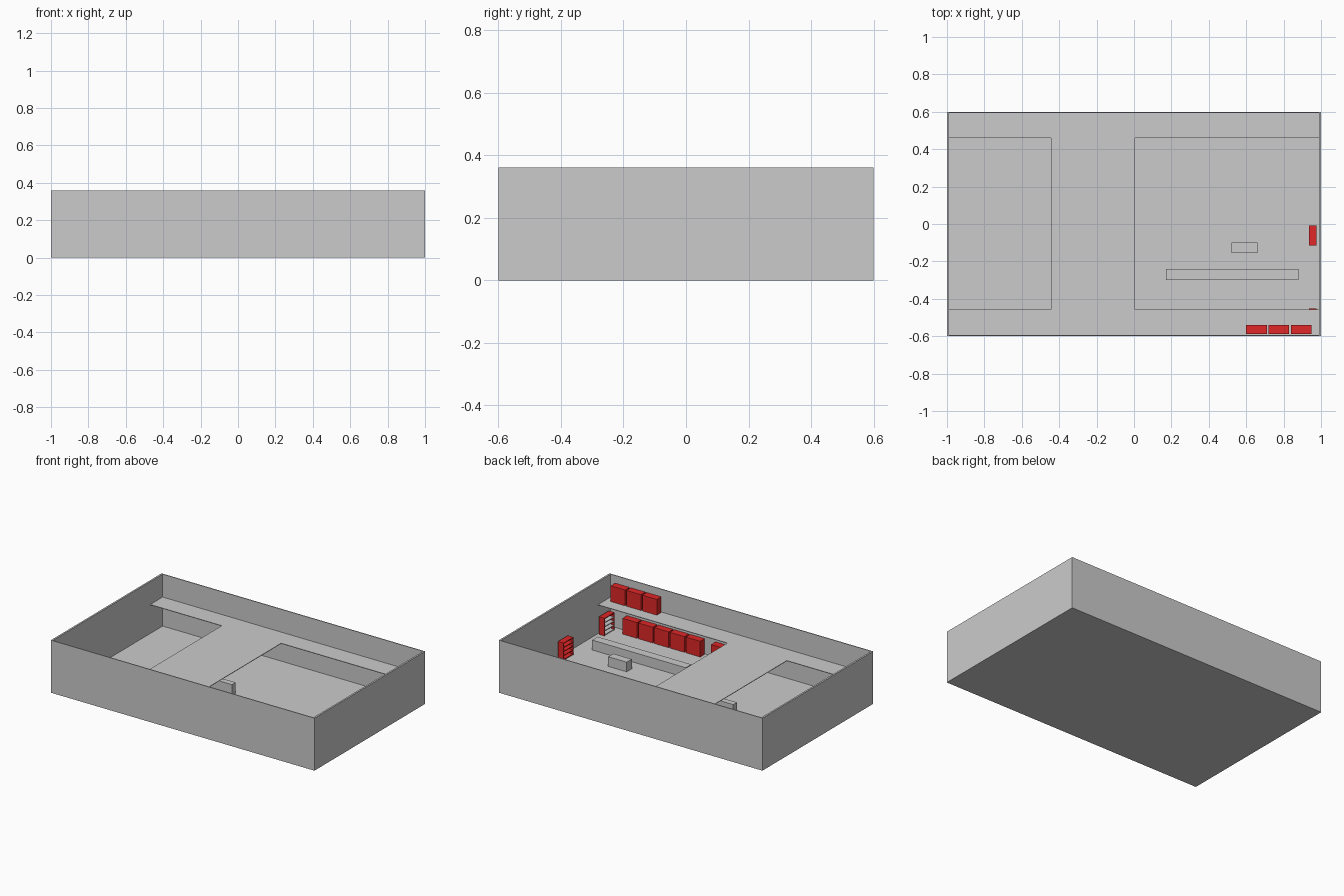
import bpy, bmesh
from mathutils import Matrix, Vector

if "Cube" in bpy.data.objects:
    bpy.data.objects.remove(bpy.data.objects["Cube"])

red = bpy.data.materials.new("red_paint")
red.diffuse_color = (0.75, 0.02, 0.02, 1)
red.use_nodes = True
red.node_tree.nodes["Principled BSDF"].inputs["Base Color"].default_value = red.diffuse_color


def boxes(name, spans, mat=None):
    """One object from boxes given as (x0, x1, y0, y1, z0, z1)."""
    bm = bmesh.new()
    for x0, x1, y0, y1, z0, z1 in spans:
        m = Matrix.Translation(Vector((x0 + x1, y0 + y1, z0 + z1)) / 2)
        m = m @ Matrix.Diagonal((x1 - x0, y1 - y0, z1 - z0, 1))
        bmesh.ops.create_cube(bm, size=1, matrix=m)
    me = bpy.data.meshes.new(name)
    bm.to_mesh(me)
    bm.free()
    ob = bpy.data.objects.new(name, me)
    bpy.context.collection.objects.link(ob)
    if mat:
        me.materials.append(mat)
    return ob


# room shell: floor and four thin walls, open on top
H, TX, TY = 0.36, 0.012, 0.006
boxes("floor", [(-1 + TX, 1 - TX, -0.6 + TY, 0.6 - TY, 0, 0.004)])
boxes("side_walls", [(-1, -1 + TX, -0.6, 0.6, 0, H), (1 - TX, 1, -0.6, 0.6, 0, H)])
boxes("long_walls", [(-1 + TX, 1 - TX, -0.6, -0.6 + TY, 0, H),
                     (-1 + TX, 1 - TX, 0.6 - TY, 0.6, 0, H)])

# mezzanine: side walkways in three panels each, joined by a two-part bridge
DECK = 0.203
XS = [-1 + TX, -0.445, 0.005, 1 - TX]
for side, (y0, y1) in {"front": (-0.594, -0.457), "back": (0.46, 0.594)}.items():
    boxes(side + "_walkway", [(a, b, y0, y1, DECK - 0.004, DECK) for a, b in zip(XS, XS[1:])])
boxes("bridge", [(XS[1], XS[2], a, b, DECK - 0.004, DECK)
                 for a, b in ((-0.457, 0), (0, 0.46))])

# counters on the floor
boxes("long_counter", [(0.17, 0.88, -0.30, -0.24, 0, 0.072)])
boxes("small_desk", [(0.52, 0.66, -0.155, -0.10, 0, 0.07)])
boxes("bridge_counter", [(-0.39, -0.05, 0.005, 0.045, 0, 0.078)])


# rows of red lockers, each starting at its right-hand end
def lockers(name, x_right, count, z):
    for i in range(count):
        x = x_right - 0.12 * i
        boxes(f"{name}_{i + 1}", [(x - 0.11, x, -0.588, -0.54, z, z + 0.108)], red)


lockers("upper_locker", 0.95, 3, DECK)
lockers("lower_locker", 0.86, 5, 0.004)
lockers("bridge_locker", 0.187, 2, 0.004)


# shelf units against the right wall, open towards the room
def shelf_unit(name, y0, y1, shelf_mat):
    x0, x1, h, t = 0.935, 0.977, 0.125, 0.006
    boxes(name + "_case", [(x1 - t, x1, y0, y1, 0.004, h),
                           (x0, x1 - t, y0, y0 + t, 0.004, h),
                           (x0, x1 - t, y1 - t, y1, 0.004, h),
                           (x0, x1 - t, y0 + t, y1 - t, h - t, h)], red)
    boxes(name + "_shelves", [(x0, x1 - t, y0 + t, y1 - t, z, z + t)
                              for z in (0.006, 0.034, 0.062, 0.09)], shelf_mat)


shelf_unit("middle_shelf", -0.115, -0.008, red)
shelf_unit("corner_shelf", -0.56, -0.452, None)
